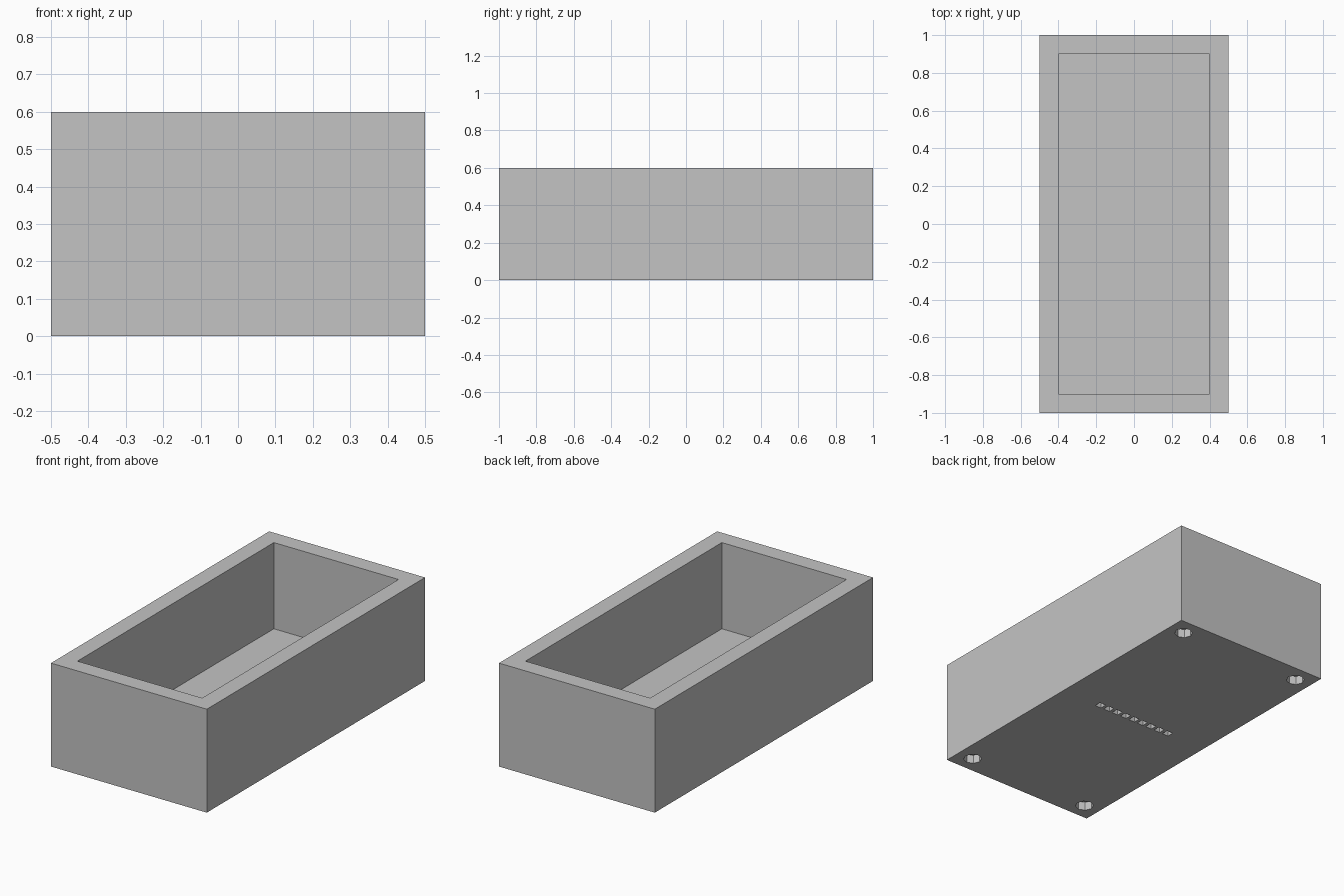
import bpy, math

if "Cube" in bpy.data.objects:
    bpy.data.objects.remove(bpy.data.objects["Cube"])

grey = bpy.data.materials.new("plain grey")
grey.diffuse_color = (0.55, 0.55, 0.55, 1.0)
grey.use_nodes = True
grey.node_tree.nodes["Principled BSDF"].inputs["Base Color"].default_value = grey.diffuse_color


def box(name, size, location):
    bpy.ops.mesh.primitive_cube_add(size=1, location=location)
    obj = bpy.context.object
    obj.name = name
    obj.scale = size
    bpy.ops.object.transform_apply(location=True, rotation=False, scale=True)
    return obj


def cut(target, cutter):
    """Subtract the cutter from the target, then discard the cutter."""
    cutter.hide_render = True
    bpy.context.view_layer.objects.active = target
    mod = target.modifiers.new("cut", 'BOOLEAN')
    mod.operation = 'DIFFERENCE'
    mod.solver = 'EXACT'
    mod.object = cutter
    bpy.ops.object.modifier_apply(modifier=mod.name)
    bpy.data.objects.remove(cutter, do_unlink=True)


# Open tray: outer block with walls and floor 0.1 thick
tray = box("tray", (1.0, 2.0, 0.6), (0, 0, 0.3))
cut(tray, box("cavity", (0.8, 1.8, 1.0), (0, 0, 0.6)))

# Eight-sided sockets in the underside, one at each corner
SOCKET_DEPTH = 0.05
for x in (-0.4, 0.4):
    for y in (-0.9, 0.9):
        bpy.ops.mesh.primitive_cylinder_add(
            vertices=8, radius=0.05, depth=2 * SOCKET_DEPTH, location=(x, y, 0))
        cut(tray, bpy.context.object)

# Row of nine small square slots across the middle of the underside
SLOT_DEPTH = 0.03
for i in range(-4, 5):
    cut(tray, box("slot", (0.04, 0.04, 2 * SLOT_DEPTH), (i * 0.06, 0, 0)))

tray.data.materials.clear()
tray.data.materials.append(grey)
for face in tray.data.polygons:
    face.material_index = 0
